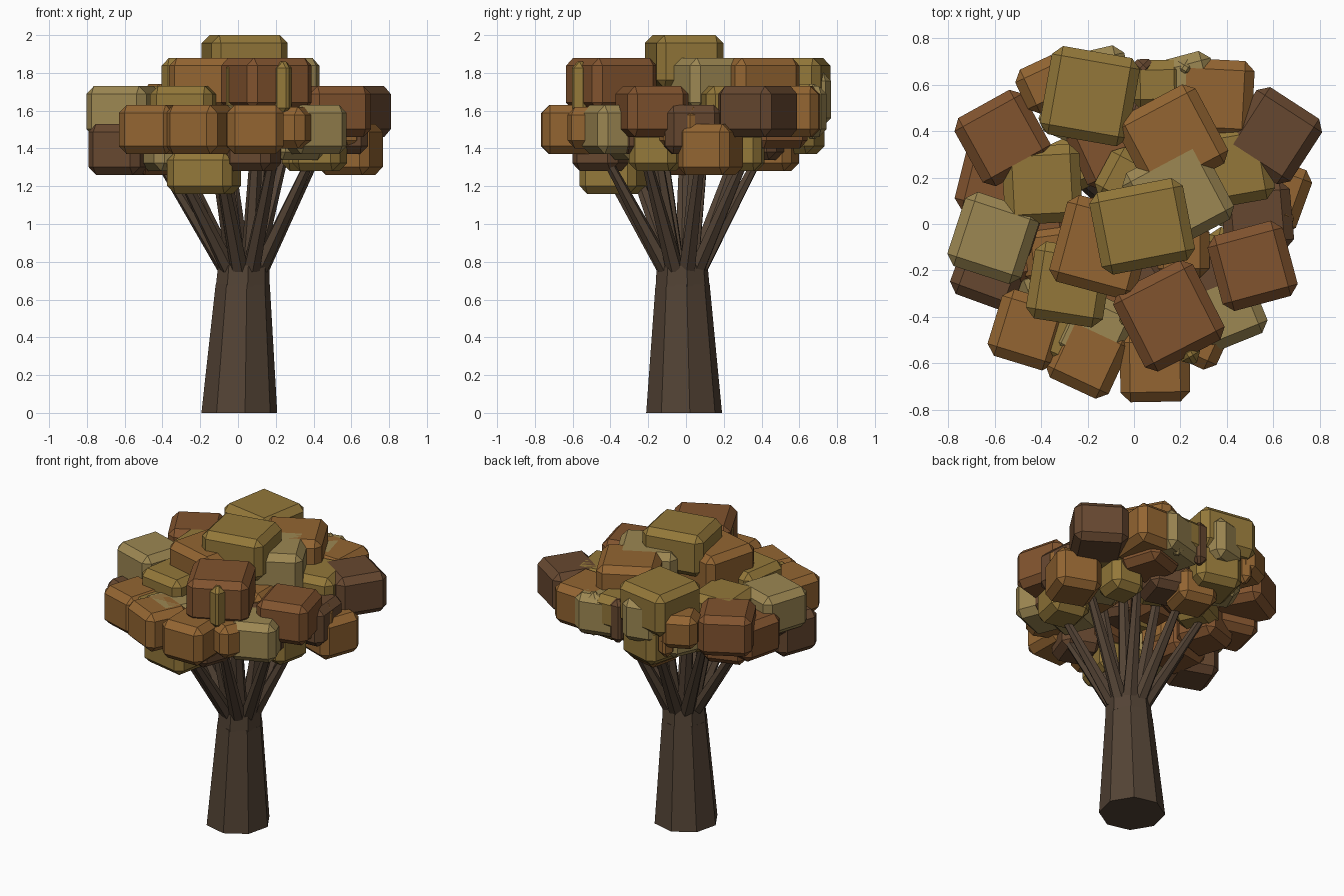
import bpy, bmesh, random
from math import radians, cos, sin, pi

if "Cube" in bpy.data.objects:
    bpy.data.objects.remove(bpy.data.objects["Cube"])

random.seed(4)


def material(name, rgb):
    m = bpy.data.materials.new(name)
    m.diffuse_color = [(c / 255) ** 2.2 for c in rgb] + [1]
    m.use_nodes = True
    m.node_tree.nodes["Principled BSDF"].inputs["Base Color"].default_value = m.diffuse_color
    return m


MATS = {
    "olive": material("olive", (146, 119, 60)),
    "orange": material("orange", (146, 101, 53)),
    "brown": material("brown", (128, 84, 50)),
    "dark": material("dark", (102, 73, 51)),
    "tan": material("tan", (155, 134, 83)),
    "bark": material("bark", (84, 69, 56)),
}
LEAVES = ["orange", "tan", "olive", "brown", "dark"]


def make_object(name, bm, mat):
    bmesh.ops.recalc_face_normals(bm, faces=bm.faces)
    mesh = bpy.data.meshes.new(name)
    bm.to_mesh(mesh)
    bm.free()
    mesh.materials.append(MATS[mat])
    ob = bpy.data.objects.new(name, mesh)
    bpy.context.collection.objects.link(ob)
    return ob


def taper(name, start, r0, end, r1, sides, twist=0.0):
    """Tapered polygon tube with horizontal ends."""
    bm = bmesh.new()
    rings = [[bm.verts.new((x + r * cos(twist + 2 * pi * i / sides),
                            y + r * sin(twist + 2 * pi * i / sides), z))
              for i in range(sides)]
             for (x, y, z), r in ((start, r0), (end, r1))]
    a, b = rings
    for i in range(sides):
        j = (i + 1) % sides
        bm.faces.new((a[i], a[j], b[j], b[i]))
    bm.faces.new(a[::-1])
    bm.faces.new(b)
    make_object(name, bm, "bark")


def leaf_block(name, color, x, y, angle, w, d, z0, z1, chamfer=0.042):
    """Chamfered box turned about the vertical axis."""
    bm = bmesh.new()
    bmesh.ops.create_cube(bm, size=1)
    bmesh.ops.scale(bm, vec=(w, d, z1 - z0), verts=bm.verts)
    bmesh.ops.bevel(bm, geom=bm.edges[:], offset=chamfer, segments=1,
                    affect='EDGES', clamp_overlap=True)
    ob = make_object(name, bm, color)
    ob.location = (x, y, (z0 + z1) / 2)
    ob.rotation_euler.z = radians(angle)


# Trunk with a short collar
taper("trunk", (0.007, -0.01, 0), 0.203, (0.025, -0.018, 0.68), 0.145, 8, 0.15)
taper("trunk_collar", (0.025, -0.018, 0.67), 0.145, (0.03, -0.02, 0.78), 0.137, 8, 0.18)

# Branches: an outer fan and a steeper inner fan
for label, count, r_base, r_tip, z_tip in (("outer", 9, 0.085, 0.42, 1.34),
                                           ("inner", 4, 0.05, 0.18, 1.55)):
    for n in range(count):
        a = 2 * pi * (n + 0.4) / count
        taper(f"{label}_branch_{n}",
              (0.03 + r_base * cos(a), -0.02 + r_base * sin(a), 0.745), 0.05,
              (r_tip * cos(a), -0.04 + r_tip * sin(a), z_tip), 0.028, 6, n)

# Crown top and lowest block
leaf_block("crown_top", "olive", 0.035, -0.01, 11, 0.41, 0.36, 1.72, 2.0)
leaf_block("crown_lowest", "olive", -0.18, -0.385, -12, 0.35, 0.31, 1.16, 1.38)


def layer(name, size, z0, z1, blocks):
    for n, (color, x, y, angle) in enumerate(blocks):
        leaf_block(f"{name}_{n}", color, x, y, angle, size, size, z0, z1)


layer("upper_leaves", 0.385, 1.60, 1.88, [
    ("olive", -0.19, 0.55, -10), ("orange", -0.14, -0.10, -15),
    ("tan", 0.19, 0.12, 28), ("brown", 0.15, -0.395, 27),
    ("orange", 0.165, 0.36, 28)])
layer("middle_leaves", 0.335, 1.46, 1.73, [
    ("brown", -0.565, 0.37, 29), ("olive", -0.395, 0.17, 3),
    ("tan", -0.605, -0.06, -18), ("orange", 0.345, 0.54, -3),
    ("dark", 0.60, 0.38, -33), ("brown", 0.51, -0.18, 15),
    ("olive", 0.42, 0.25, 10), ("olive", -0.28, -0.26, -9),
    ("tan", 0.20, 0.55, 15)])
layer("rim_leaves", 0.30, 1.37, 1.63, [
    ("brown", -0.60, 0.18, -14), ("orange", -0.455, -0.455, -17),
    ("orange", -0.20, -0.57, -25), ("orange", 0.09, -0.615, 1),
    ("tan", 0.395, -0.37, 22), ("tan", -0.17, -0.46, -25),
    ("dark", 0.37, -0.22, 10), ("dark", 0.53, 0.03, 5),
    ("olive", -0.15, 0.56, -15), ("brown", -0.11, 0.33, 25)])
layer("hanging_leaves", 0.29, 1.26, 1.53, [
    ("dark", -0.62, -0.20, -20), ("orange", 0.595, 0.13, -20),
    ("brown", -0.41, -0.09, 10)])

# Smaller blocks filling the crown beneath the big ones
FILL = 18
for n in range(FILL):
    a = 2 * pi * n / FILL
    r = (0.55, 0.38, 0.46)[n % 3]
    top = (1.62, 1.56, 1.50)[n % 3]
    size = random.uniform(0.22, 0.29)
    leaf_block(f"fill_leaves_{n}", LEAVES[n % 5], r * cos(a), r * sin(a),
               random.uniform(-30, 30), size, size, top - 0.22, top)
for n in range(5):
    a = 2 * pi * n / 5 - 0.6
    leaf_block(f"core_leaves_{n}", LEAVES[n], 0.04 + 0.2 * cos(a), 0.2 * sin(a),
               31 * n, 0.24, 0.24, 1.44, 1.68)

# Back rim blocks and slim pointed posts along the back and front
for n in range(3):
    x = -0.38 + 0.24 * n
    leaf_block(f"back_rim_{n}", LEAVES[n], x, 0.60 + 0.05 * (n == 1), 25 - 12 * n,
               0.23, 0.21, 1.52, 1.80 - 0.06 * (n != 1))
for n in range(4):
    x = -0.32 + 0.18 * n
    leaf_block(f"back_post_{n}", LEAVES[2 * n % 5], x, 0.67, 20 + 13 * n,
               0.09, 0.09, 1.45, 1.74, 0.035)
for n, x in enumerate((-0.02, 0.24)):
    leaf_block(f"front_post_{n}", "olive", x, -0.40 - 0.16 * n, 30, 0.09, 0.09,
               1.58, 1.86, 0.035)
